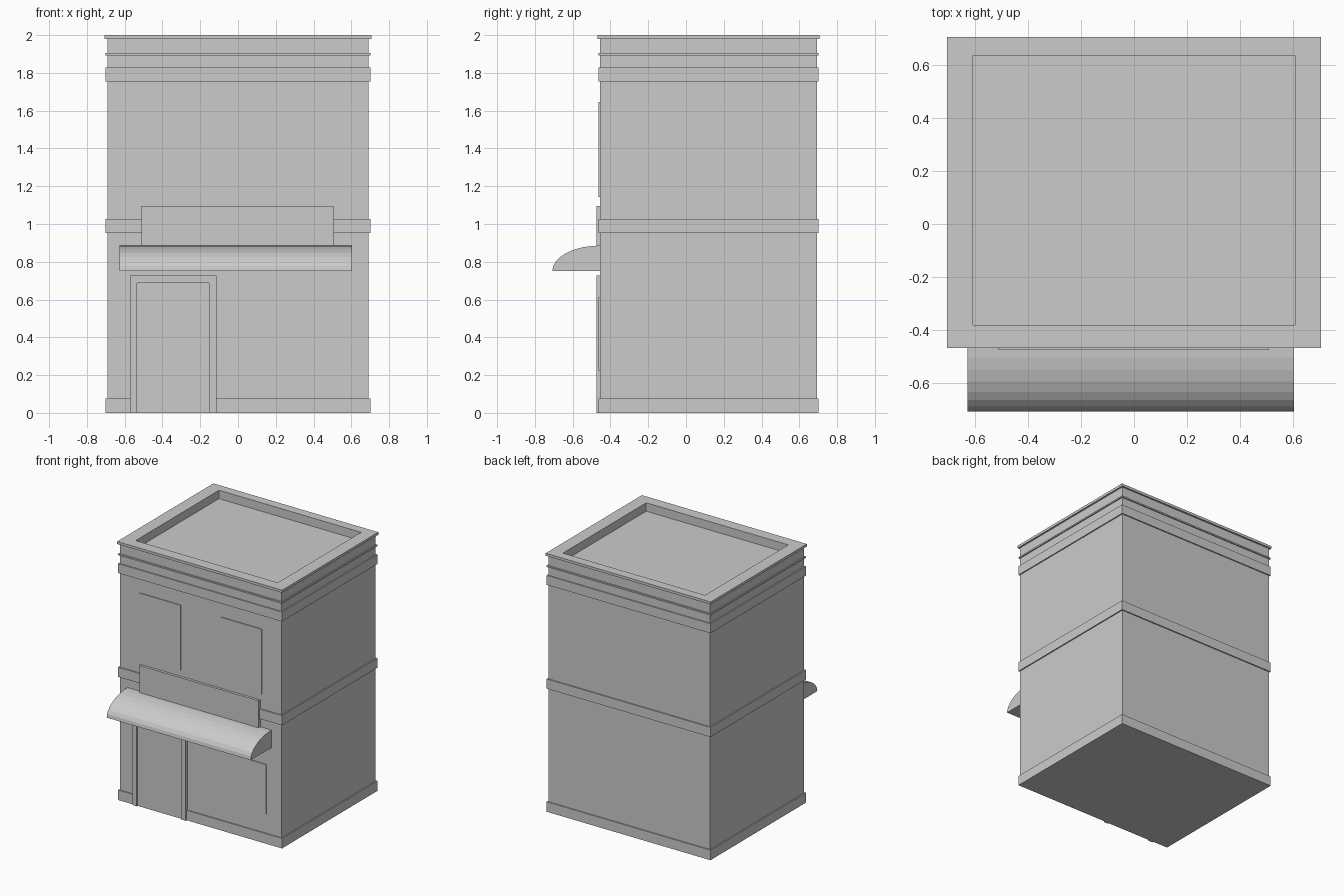
import bpy, bmesh, math

if "Cube" in bpy.data.objects:
    bpy.data.objects.remove(bpy.data.objects["Cube"])

FRONT, BACK, HALF = -0.455, 0.693, 0.692   # main wall planes


def mesh_object(name, bm):
    bmesh.ops.recalc_face_normals(bm, faces=bm.faces)
    mesh = bpy.data.meshes.new(name)
    bm.to_mesh(mesh)
    bm.free()
    obj = bpy.data.objects.new(name, mesh)
    bpy.context.collection.objects.link(obj)
    return obj


def box(name, x0, x1, y0, y1, z0, z1):
    bm = bmesh.new()
    bmesh.ops.create_cube(bm, size=1)
    for v in bm.verts:
        v.co.x = x1 if v.co.x > 0 else x0
        v.co.y = y1 if v.co.y > 0 else y0
        v.co.z = z1 if v.co.z > 0 else z0
    return mesh_object(name, bm)


def prism(name, points, direction):
    """Extrude a closed outline along a direction."""
    bm = bmesh.new()
    face = bm.faces.new([bm.verts.new(p) for p in points])
    ext = bmesh.ops.extrude_face_region(bm, geom=[face], use_keep_orig=True)
    moved = [g for g in ext["geom"] if isinstance(g, bmesh.types.BMVert)]
    bmesh.ops.translate(bm, verts=moved, vec=direction)
    return mesh_object(name, bm)


def ring(name, out, z0, z1, inner):
    """Rectangular ring around the building, open in the middle."""
    bm = bmesh.new()
    outer = [(-HALF - out, FRONT - out), (HALF + out, FRONT - out),
             (HALF + out, BACK + out), (-HALF - out, BACK + out)]
    loops = [[bm.verts.new((x, y, z)) for x, y in pts]
             for pts, z in ((outer, z0), (outer, z1), (inner, z1), (inner, z0))]
    for k in range(4):
        a, b = loops[k], loops[(k + 1) % 4]
        for i in range(4):
            j = (i + 1) % 4
            bm.faces.new((a[i], a[j], b[j], b[i]))
    return mesh_object(name, bm)


# Main block up to the sunken roof floor, then the parapet and its cap
box("building_body", -HALF, HALF, FRONT, BACK, 0, 1.935)
well = [(-0.608, -0.382), (0.608, -0.382), (0.608, 0.636), (-0.608, 0.636)]
ring("parapet", 0, 1.935, 1.98, well)
ring("parapet_cap", 0.0135, 1.98, 2.0, well)

# Horizontal bands around all four sides
for name, out, z0, z1 in (("base_band", 0.009, 0, 0.077),
                          ("floor_band", 0.009, 0.952, 1.027),
                          ("cornice_band", 0.009, 1.755, 1.828),
                          ("cornice_strip", 0.009, 1.893, 1.904)):
    box(name, -HALF - out, HALF + out, FRONT - out, BACK + out, z0, z1)

# Window panels
for name, x0, x1, z0, z1 in (("upper_window_left", -0.518, -0.168, 1.143, 1.647),
                             ("upper_window_right", 0.174, 0.524, 1.143, 1.647),
                             ("shop_window", 0.025, 0.561, 0.225, 0.61)):
    box(name, x0, x1, FRONT - 0.007, FRONT + 0.02, z0, z1)

# Door panel and its frame
box("door", -0.534, -0.154, FRONT - 0.0105, FRONT + 0.02, 0, 0.687)
frame = [(-0.571, 0), (-0.571, 0.727), (-0.115, 0.727), (-0.115, 0),
         (-0.154, 0), (-0.154, 0.687), (-0.534, 0.687), (-0.534, 0)]
prism("door_frame", [(x, FRONT - 0.02, z) for x, z in frame], (0, 0.03, 0))

# Blank sign board above the awning
box("sign_board", -0.512, 0.509, FRONT - 0.02, FRONT + 0.02, 0.886, 1.095)

# Quarter-round awning
arc = [(-0.628, FRONT - 0.253 * math.cos(a), 0.75 + 0.136 * math.sin(a))
       for a in (math.pi / 2 * i / 8 for i in range(9))]
prism("awning", arc + [(-0.628, FRONT, 0.75)], (1.232, 0, 0))
